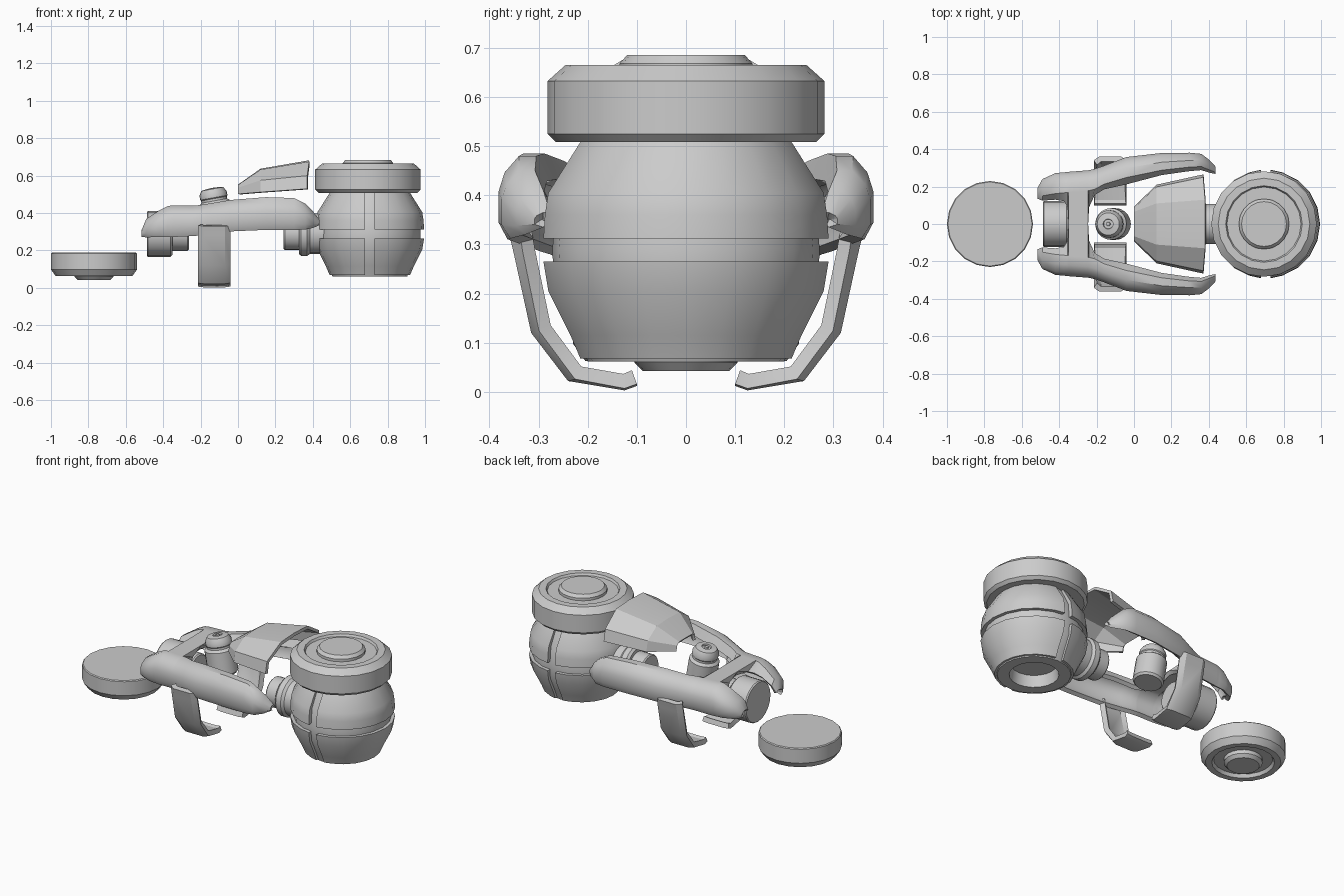
import bpy, bmesh, math
from mathutils import Vector

if "Cube" in bpy.data.objects:
    bpy.data.objects.remove(bpy.data.objects["Cube"])


def finish(name, bm, mods=(), loc=(0, 0, 0), rot=(0, 0, 0), angle=30):
    me = bpy.data.meshes.new(name)
    bm.to_mesh(me)
    bm.free()
    ob = bpy.data.objects.new(name, me)
    bpy.context.collection.objects.link(ob)
    ob.location, ob.rotation_euler = loc, rot
    for kind, props in mods:
        m = ob.modifiers.new(kind.title(), kind)
        for k, v in props.items():
            setattr(m, k, v)
    bpy.ops.object.select_all(action='DESELECT')
    ob.select_set(True)
    bpy.context.view_layer.objects.active = ob
    if mods:
        bpy.ops.object.convert(target='MESH')
    bpy.ops.object.shade_smooth_by_angle(angle=math.radians(angle))
    return ob


def lathe(name, profile, loc=(0, 0, 0), rot=(0, 0, 0), n=20):
    """Full turn of (radius, height) points around z."""
    bm = bmesh.new()
    rings = []
    for r, z in profile:
        if r == 0:
            rings.append([bm.verts.new((0, 0, z))] * n)
        else:
            rings.append([bm.verts.new((r * math.cos(2 * math.pi * i / n),
                                        r * math.sin(2 * math.pi * i / n), z)) for i in range(n)])
    for a, b in zip(rings, rings[1:]):
        for i in range(n):
            j = (i + 1) % n
            bm.faces.new(list(dict.fromkeys((a[i], a[j], b[j], b[i]))))
    bmesh.ops.recalc_face_normals(bm, faces=bm.faces)
    return finish(name, bm, loc=loc, rot=rot)


def half_shell(name, profile, loc, side, gap=0.025, n=10):
    """Half turn of a closed profile, cut flat so a straight groove is left."""
    bm = bmesh.new()
    rows = []
    for i in range(n + 1):
        a = -math.pi / 2 + math.pi * i / n
        rows.append([bm.verts.new((side * max(gap, r * math.cos(a)), r * math.sin(a), z))
                     for r, z in profile])
    k = len(profile)
    for a, b in zip(rows, rows[1:]):
        for i in range(k):
            j = (i + 1) % k
            bm.faces.new((a[i], a[j], b[j], b[i]))
    bm.faces.new(rows[0])
    bm.faces.new(rows[-1])
    bmesh.ops.recalc_face_normals(bm, faces=bm.faces)
    return finish(name, bm, loc=loc)


def sheet(name, rows, out, thick, angle=30):
    """Thick shell through rows of points, mirrored across y; out is the outer side."""
    bm = bmesh.new()
    g = [[bm.verts.new(p) for p in row] for row in rows]
    for a, b in zip(g, g[1:]):
        for i in range(len(a) - 1):
            bm.faces.new((a[i], a[i + 1], b[i + 1], b[i]))
    bm.normal_update()
    total = sum((f.normal * f.calc_area() for f in bm.faces), Vector())
    if total.dot(Vector(out)) < 0:
        bmesh.ops.reverse_faces(bm, faces=bm.faces)
    mods = [('MIRROR', dict(use_axis=(False, True, False), merge_threshold=0.001)),
            ('SOLIDIFY', dict(thickness=thick, offset=-1))]
    return finish(name, bm, mods, angle=angle)


# Pot: inner core with an open base, and four outer shell quarters
POT = (0.705, 0, 0)
lathe("pot_core", [(0, .13), (.125, .13), (.135, .062), (.2, .062), (.225, .12), (.268, .21),
                   (.272, .29), (.262, .40), (.2, .515), (0, .515)], POT)
upper = [(.29, .312), (.287, .36), (.28, .405), (.215, .508), (.18, .508), (.25, .40), (.26, .312)]
lower = [(.29, .265), (.28, .205), (.235, .115), (.215, .068), (.17, .068), (.25, .20), (.26, .265)]
for side, word in ((-1, "left"), (1, "right")):
    half_shell("pot_upper_" + word, upper, POT, side)
    half_shell("pot_lower_" + word, lower, POT, side)

# Lid disc on the pot
lathe("pot_lid", [(0, .508), (.265, .508), (.282, .525), (.282, .632), (.245, .665), (.205, .665),
                  (.198, .652), (.135, .652), (.135, .668), (.12, .685), (0, .685)], (.695, 0, 0))

# Loose disc at the other end, hub downward
lathe("loose_disc", [(0, .188), (.225, .188), (.23, .183), (.23, .098), (.205, .063), (.17, .063),
                     (.16, .082), (.105, .082), (.105, .06), (.088, .042), (0, .042)], (-.77, 0, 0))

# Body frame: two arms joined by a crossbar; x, inner y, outer y, top z, bottom z
stations = [(-.515, .135, .195, .31, .272), (-.49, .125, .24, .37, .27), (-.42, .13, .272, .415, .272),
            (-.375, .122, .276, .438, .272), (-.355, .09, .278, .44, .272), (-.35, 0, .279, .44, .272),
            (-.245, 0, .287, .44, .277), (-.24, .09, .288, .44, .277), (-.21, .155, .295, .442, .28),
            (-.16, .185, .312, .45, .285), (-.04, .212, .358, .47, .302), (.15, .262, .38, .485, .31),
            (.30, .283, .381, .48, .31), (.36, .288, .375, .45, .312), (.40, .275, .345, .41, .32),
            (.435, .268, .308, .365, .335)]
rows = []
for x, yi, yo, zt, zb in stations:
    s, h = min(yo - yi, .14), zt - zb
    rows.append([(x, yi, zt - min(.4 * yi, .3 * h)), (x, yo - .78 * s, zt), (x, yo - .42 * s, zt),
                 (x, yo - .12 * s, zt - .2 * h), (x, yo, zt - .42 * h), (x, yo, zb + .2 * h),
                 (x, yo - .018, zb)])
sheet("body_frame", rows, (0, 1, 1), .025, angle=40)

# Bent side legs with in-turned feet
path = [(.362, .33, .022), (.35, .28, .018), (.315, .12, .016), (.24, .022, .014), (.125, .003, 0), (.1, .012, 0)]
rows = []
for y, z, dip in path:
    rows.append([(-.215, y - dip, z + .004), (-.185, y, z), (-.07, y, z), (-.04, y - dip, z + .004)])
sheet("side_legs", rows, (0, 1, -.5), .03)

# Angular hood, open beneath
hood = [(0, [(0, .552), (.065, .55), (.085, .535), (.092, .502)]),
        (.12, [(0, .637), (.11, .632), (.198, .575), (.21, .512)]),
        (.37, [(0, .682), (.13, .675), (.25, .60), (.265, .53)])]
sheet("hood", [[(x + (.01 if x > .3 and i < 2 else 0), y, z) for i, (y, z) in enumerate(pts)]
               for x, pts in hood], (0, 0, 1), .018, angle=20)

# Tilted knob between the arms
lathe("knob", [(0, 0), (.075, 0), (.085, .012), (.085, .145), (.07, .158), (.07, .17), (.074, .175),
               (.074, .198), (.06, .222), (.027, .227), (.025, .218), (.012, .218), (.01, .228), (0, .228)],
      (-.098, 0, .31), (0, -.18, 0))

# Stepped round couplings along the x axis
TURN = (0, math.pi / 2, 0)
lathe("front_coupling", [(0, -.487), (.118, -.487), (.123, -.48), (.123, -.362), (.112, -.35),
                         (.09, -.35), (.09, -.27), (.083, -.263), (0, -.263)], (0, 0, .288), TURN)
lathe("rear_coupling", [(0, .243), (.082, .243), (.088, .25), (.088, .325), (.108, .325), (.12, .338),
                        (.12, .37), (.108, .385), (.108, .46), (0, .46)], (0, 0, .29), TURN)
